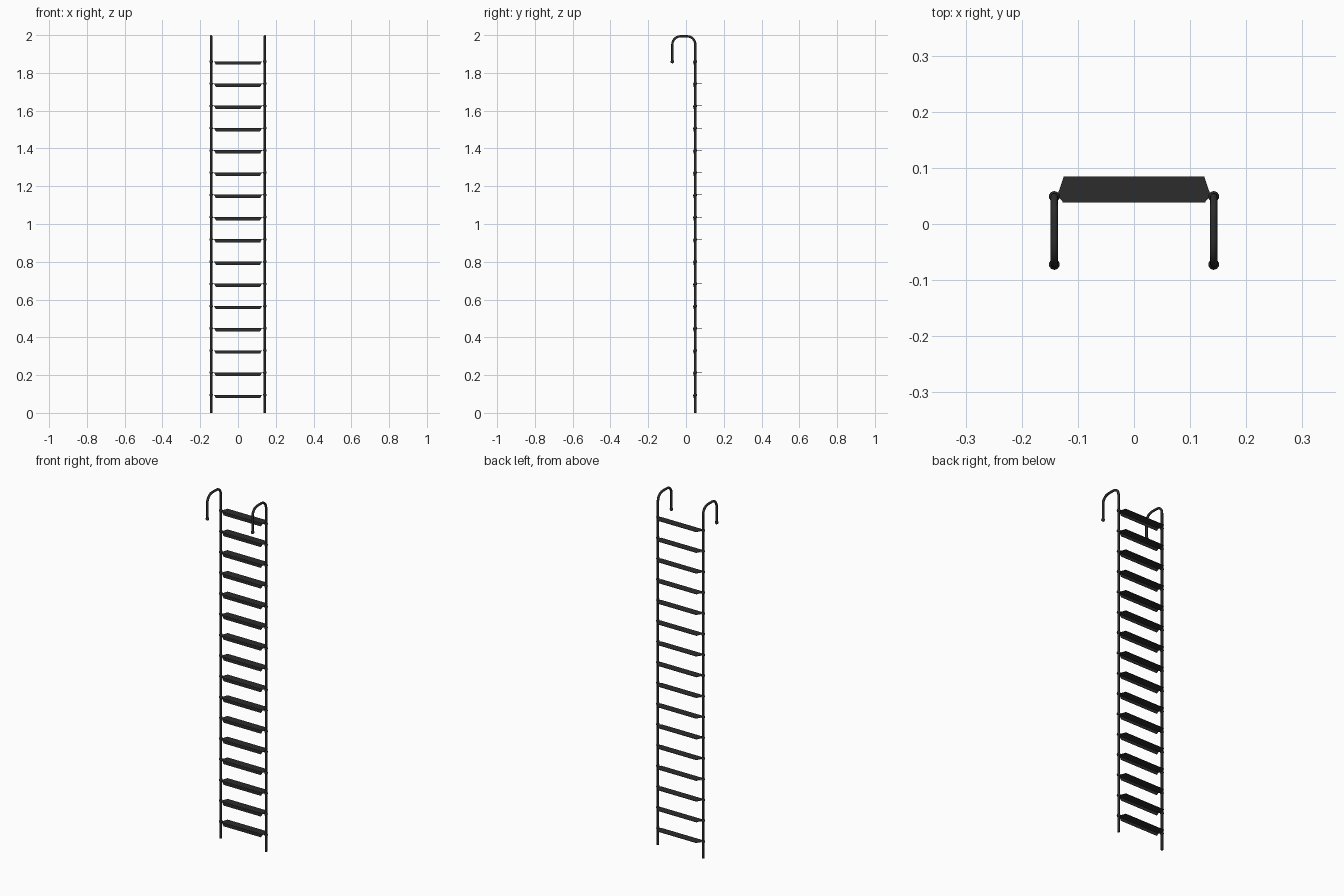
import bpy, bmesh, math
from mathutils import Matrix

if "Cube" in bpy.data.objects:
    bpy.data.objects.remove(bpy.data.objects["Cube"])

RAIL_X, RAIL_Y, HOOK_Y = 0.142, 0.049, -0.072
TUBE_R, TOP_Z, BEND_R = 0.0065, 1.9935, 0.042
STEPS, FIRST_Z, GAP = 16, 0.095, 0.1177

metal = bpy.data.materials.new("dark metal")
metal.diffuse_color = (0.025, 0.025, 0.025, 1)
metal.use_nodes = True
metal.node_tree.nodes["Principled BSDF"].inputs["Base Color"].default_value = metal.diffuse_color


def add_object(name, bm):
    mesh = bpy.data.meshes.new(name)
    bm.normal_update()
    bm.to_mesh(mesh)
    bm.free()
    mesh.materials.append(metal)
    ob = bpy.data.objects.new(name, mesh)
    bpy.context.collection.objects.link(ob)
    return ob


def smooth(ob):
    bpy.ops.object.select_all(action='DESELECT')
    ob.select_set(True)
    bpy.context.view_layer.objects.active = ob
    bpy.ops.object.shade_smooth_by_angle(angle=math.radians(50))


def bend(cy, a0, a1, n=7):
    cz = TOP_Z - BEND_R
    return [(cy + BEND_R * math.cos(a0 + (a1 - a0) * i / n),
             cz + BEND_R * math.sin(a0 + (a1 - a0) * i / n)) for i in range(n + 1)]


# side rails: round tube swept up and over into a hook
path = [(RAIL_Y, 0)]
path += bend(RAIL_Y - BEND_R, 0, math.pi / 2)
path += bend(HOOK_Y + BEND_R, math.pi / 2, math.pi)
path += [(HOOK_Y, 1.86)]
SIDES = 10
for side, sx in (("left", -1), ("right", 1)):
    bm = bmesh.new()
    rings = []
    for i, (y, z) in enumerate(path):
        y0, z0 = path[max(i - 1, 0)]
        y1, z1 = path[min(i + 1, len(path) - 1)]
        t = math.atan2(z1 - z0, y1 - y0)
        ring = []
        for k in range(SIDES):
            a = 2 * math.pi * k / SIDES
            off = TUBE_R * math.sin(a)
            ring.append(bm.verts.new((sx * RAIL_X + TUBE_R * math.cos(a),
                                      y + off * math.sin(t), z - off * math.cos(t))))
        rings.append(ring)
    for r0, r1 in zip(rings, rings[1:]):
        for k in range(SIDES):
            j = (k + 1) % SIDES
            bm.faces.new((r0[k], r0[j], r1[j], r1[k]))
    bm.faces.new(rings[0])
    bm.faces.new(rings[-1])
    bmesh.ops.recalc_face_normals(bm, faces=bm.faces)
    smooth(add_object(side + "_rail", bm))

    # round joints at every step and a ball on the hook end
    bm = bmesh.new()
    spots = [(RAIL_Y, FIRST_Z + GAP * i) for i in range(STEPS)] + [(HOOK_Y, 1.86)]
    for y, z in spots:
        bmesh.ops.create_uvsphere(bm, u_segments=10, v_segments=6, radius=0.0098,
                                  matrix=Matrix.Translation((sx * RAIL_X, y, z)))
    smooth(add_object(side + "_joints", bm))

# steps: thin tread with tapered ends and a folded-down front lip
TREAD = [(-0.127, 0.040), (0.127, 0.040), (0.137, 0.050),
         (0.125, 0.085), (-0.125, 0.085), (-0.137, 0.050)]
LIP = [(-0.127, 0.0), (-0.117, -0.017), (0.117, -0.017), (0.127, 0.0)]


def plate(bm, points, thickness):
    face = bm.faces.new([bm.verts.new(p) for p in points])
    face.normal_update()
    shift = face.normal * thickness
    made = bmesh.ops.extrude_face_region(bm, geom=[face], use_keep_orig=True)["geom"]
    bmesh.ops.translate(bm, vec=shift,
                        verts=[g for g in made if isinstance(g, bmesh.types.BMVert)])


for i in range(STEPS):
    z = FIRST_Z + GAP * i
    bm = bmesh.new()
    plate(bm, [(x, y, z - 0.001) for x, y in TREAD], 0.002)
    plate(bm, [(x, 0.040, z + h) for x, h in LIP], 0.002)
    bmesh.ops.recalc_face_normals(bm, faces=bm.faces)
    add_object(f"step_{i + 1}", bm)
